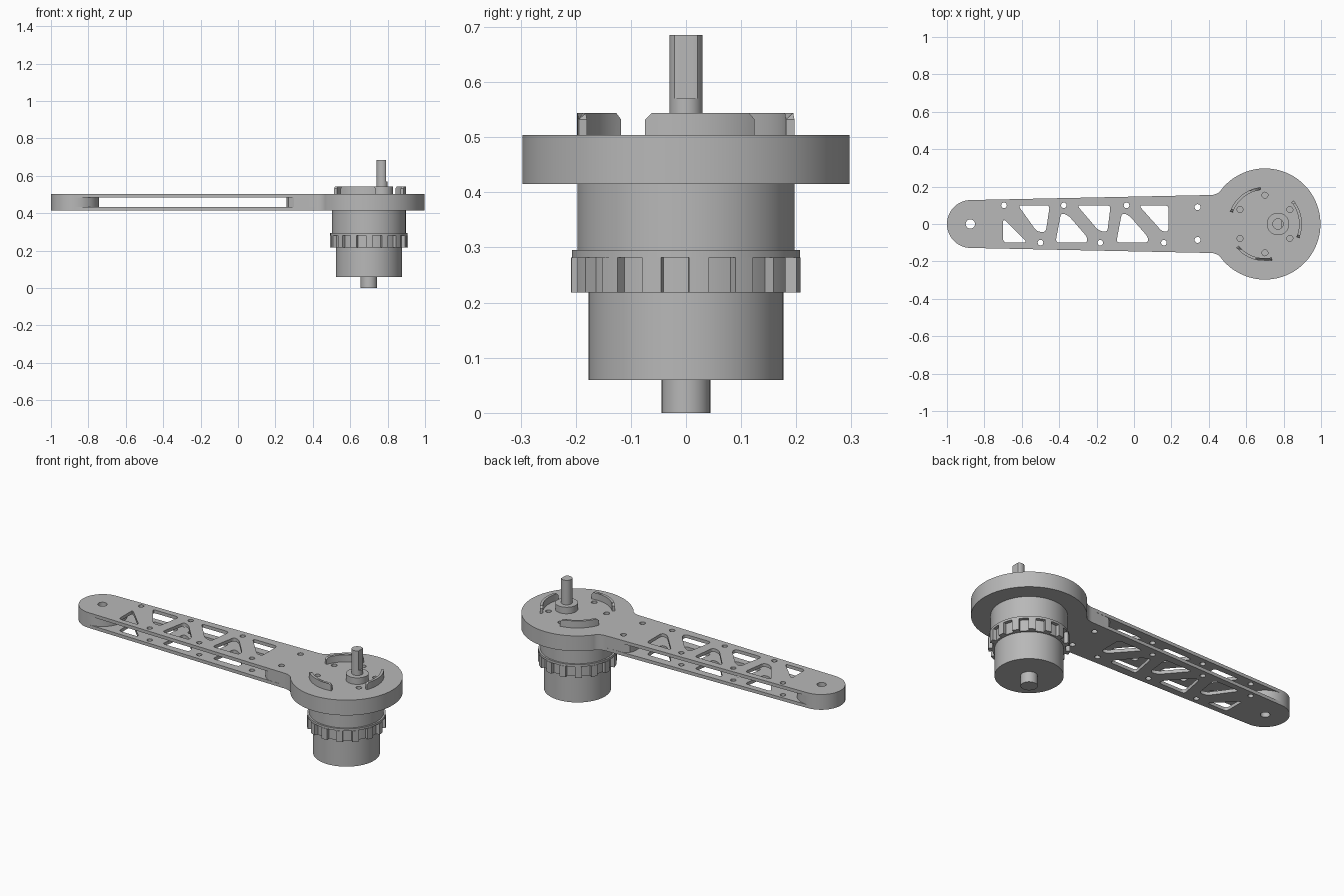
import bpy, bmesh, math
from mathutils import Vector

if "Cube" in bpy.data.objects:
    bpy.data.objects.remove(bpy.data.objects["Cube"])

grey = bpy.data.materials.new("plain_grey")
grey.diffuse_color = (0.48, 0.48, 0.48, 1)
grey.use_nodes = True
grey.node_tree.nodes["Principled BSDF"].inputs["Base Color"].default_value = grey.diffuse_color
HUB = (0.70, 0.0)


def arc(c, r, a0, a1, n):
    """Points on an arc, angles in degrees."""
    return [(c[0] + r * math.cos(math.radians(a0 + (a1 - a0) * i / n)),
             c[1] + r * math.sin(math.radians(a0 + (a1 - a0) * i / n))) for i in range(n + 1)]


def circle(c, r, n=64):
    return arc(c, r, 0, 360, n)[:-1]


def rounded(pts, d=0.022, n=5):
    """Round the corners of a polygon."""
    out = []
    for i, p in enumerate(pts):
        p = Vector(p)
        a, b = Vector(pts[i - 1]) - p, Vector(pts[(i + 1) % len(pts)]) - p
        a = p + a.normalized() * min(d, a.length * 0.45)
        b = p + b.normalized() * min(d, b.length * 0.45)
        for k in range(n + 1):
            t = k / n
            out.append(tuple(a * (1 - t) ** 2 + p * 2 * t * (1 - t) + b * t * t))
    return out


def prism(name, loops, z0, z1):
    """Extrude an outline (first loop) with holes (other loops) from z0 to z1."""
    cu = bpy.data.curves.new(name + "_profile", 'CURVE')
    cu.dimensions = '2D'
    cu.fill_mode = 'BOTH'
    cu.extrude = (z1 - z0) / 2
    for pts in loops:
        s = cu.splines.new('POLY')
        s.points.add(len(pts) - 1)
        for q, p in zip(s.points, pts):
            q.co = (p[0], p[1], 0, 1)
        s.use_cyclic_u = True
    tmp = bpy.data.objects.new(name + "_tmp", cu)
    bpy.context.collection.objects.link(tmp)
    dg = bpy.context.evaluated_depsgraph_get()
    me = bpy.data.meshes.new_from_object(tmp.evaluated_get(dg))
    bpy.data.objects.remove(tmp)
    bpy.data.curves.remove(cu)
    bm = bmesh.new()
    bm.from_mesh(me)
    bmesh.ops.remove_doubles(bm, verts=bm.verts, dist=1e-5)
    bmesh.ops.translate(bm, verts=bm.verts, vec=(0, 0, (z0 + z1) / 2))
    bmesh.ops.recalc_face_normals(bm, faces=bm.faces)
    bm.to_mesh(me)
    bm.free()
    me.name = name
    me.materials.clear()
    me.materials.append(grey)
    ob = bpy.data.objects.new(name, me)
    bpy.context.collection.objects.link(ob)
    return ob


def mirrored(half):
    """Close a half outline by mirroring it across y = 0."""
    return half + [(x, -y) for x, y in reversed(half) if abs(y) > 1e-5]


# Arm outline: hub disc, fillet, tapered arm, round tip
TIP = (-0.872, 0.0)
hub_half = arc(HUB, 0.297, 0, 141.6, 40) + arc((0.41, 0.23), 0.075, -38.4, -90, 8)[1:]
outline = mirrored(hub_half + arc(TIP, 0.128, 90, 180, 20))

# Holes and lightening windows
tip_hole = circle((-0.875, 0), 0.025, 24)
neck_holes = [circle((0.34, y), 0.016, 20) for y in (0.09, -0.085)]
rivet_holes = [circle(p, 0.015, 20) for p in
               [(-0.695, 0.1), (-0.5, -0.1), (-0.375, 0.1), (-0.18, -0.1), (-0.04, 0.1), (0.16, -0.1)]]
windows = [rounded(w) for w in [
    [(-0.70, 0.03), (-0.70, -0.10), (-0.57, -0.10)],
    [(-0.62, 0.10), (-0.45, 0.10), (-0.472, -0.045), (-0.52, -0.04)],
    [(-0.39, 0.06), (-0.35, 0.045), (-0.25, -0.07), (-0.25, -0.10), (-0.42, -0.10)],
    [(-0.305, 0.10), (-0.125, 0.10), (-0.143, -0.045), (-0.19, -0.035)],
    [(-0.065, 0.06), (-0.025, 0.045), (0.075, -0.07), (0.075, -0.10), (-0.095, -0.10)],
    [(0.025, 0.10), (0.185, 0.10), (0.185, -0.04), (0.15, -0.04)]]]
arm_holes = [tip_hole] + neck_holes + rivet_holes + windows
hub_holes = [circle(arc(HUB, 0.154, a, a, 1)[0], 0.016, 20) for a in range(30, 390, 60)]

# Two plates with spacers between them
prism("bottom_plate", [outline] + arm_holes, 0.415, 0.434)
prism("top_plate", [outline] + arm_holes + hub_holes, 0.485, 0.504)
prism("tip_spacer", [circle(TIP, 0.128), tip_hole], 0.434, 0.485)
prism("hub_spacer", [mirrored(hub_half + [(0.30, 0.151), (0.27, 0.13), (0.26, 0.10)])] + neck_holes,
      0.434, 0.485)

# Curved tabs on the hub, lowered at their ends
for i, (a0, a1) in enumerate([(97, 160), (-22, 39), (220, 281)]):
    ob = prism(f"hub_tab_{i + 1}", [arc(HUB, 0.198, a0, a1, 16) + arc(HUB, 0.183, a1, a0, 16)],
               0.50, 0.544)
    ends = [Vector(arc(HUB, 0.19, a, a, 1)[0]) for a in (a0, a1)]
    for v in ob.data.vertices:
        if v.co.z > 0.52 and min((v.co.xy - e).length for e in ends) < 0.01:
            v.co.z -= 0.012

# Output collar and flattened shaft
SHAFT = (0.77, 0.0)
prism("shaft_collar", [circle(SHAFT, 0.06)], 0.50, 0.542)
prism("shaft_base", [circle(SHAFT, 0.03, 32)], 0.54, 0.57)
prism("shaft_flat", [[(min(x, 0.792), y) for x, y in circle(SHAFT, 0.03, 32)]], 0.57, 0.685)

# Motor body
prism("gearbox", [circle(HUB, 0.197, 96)], 0.29, 0.415)
prism("motor_can", [circle(HUB, 0.177, 96)], 0.06, 0.29)
prism("rear_boss", [circle(HUB, 0.044, 48)], 0.0, 0.06)

# Ribbed clamp ring
teeth = []
for k in range(15):
    a = -5.5 + 24 * k
    teeth += arc(HUB, 0.188, a - 7, a + 7, 3) + arc(HUB, 0.209, a + 7, a + 17, 3)
prism("ring_ribs", [teeth], 0.218, 0.282)
prism("ring_flange", [circle(HUB, 0.207, 96)], 0.282, 0.295)

# Smooth the round walls, keep edges crisp
for ob in bpy.context.collection.objects:
    ob.select_set(True)
    bpy.context.view_layer.objects.active = ob
bpy.ops.object.shade_smooth_by_angle(angle=math.radians(30))
